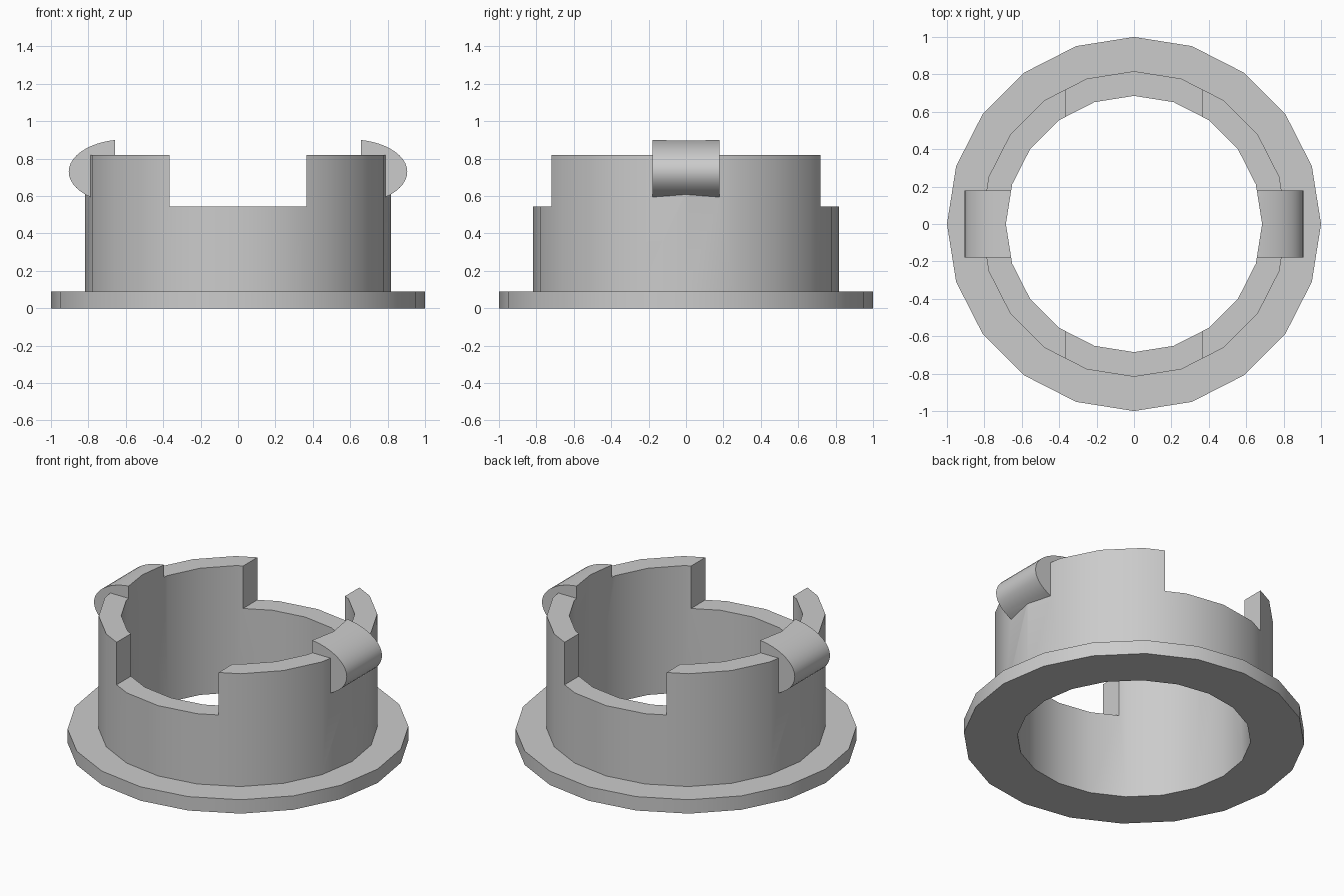
import bpy, bmesh, math

SIDES = 20
cube = bpy.data.objects.get("Cube")
if cube:
    bpy.data.objects.remove(cube, do_unlink=True)

grey = bpy.data.materials.new("plain grey")
grey.use_nodes = True
colour = (0.6, 0.6, 0.6, 1)
grey.diffuse_color = colour
grey.node_tree.nodes["Principled BSDF"].inputs["Base Color"].default_value = colour


def new_object(name, bm):
    bmesh.ops.recalc_face_normals(bm, faces=bm.faces)
    mesh = bpy.data.meshes.new(name)
    bm.to_mesh(mesh)
    bm.free()
    mesh.materials.append(grey)
    obj = bpy.data.objects.new(name, mesh)
    bpy.context.collection.objects.link(obj)
    return obj


def prism(name, outline, direction):
    """Extrude a closed outline of 3D points along a direction."""
    bm = bmesh.new()
    face = bm.faces.new([bm.verts.new(p) for p in outline])
    side = bmesh.ops.extrude_face_region(bm, geom=[face])["geom"]
    verts = [v for v in side if isinstance(v, bmesh.types.BMVert)]
    bmesh.ops.translate(bm, verts=verts, vec=direction)
    return new_object(name, bm)


def turned(name, profile):
    """Stack polygon rings of (radius, height) into a closed solid."""
    bm = bmesh.new()
    rings = []
    for r, z in profile:
        angles = [math.tau * i / SIDES for i in range(SIDES)]
        rings.append([bm.verts.new((r * math.cos(a), r * math.sin(a), z)) for a in angles])
    for low, high in zip(rings, rings[1:]):
        for i in range(SIDES):
            j = (i + 1) % SIDES
            bm.faces.new((low[i], low[j], high[j], high[i]))
    bm.faces.new(rings[0])
    bm.faces.new(rings[-1])
    return new_object(name, bm)


def combine(target, other, operation):
    mod = target.modifiers.new(operation.lower(), "BOOLEAN")
    mod.operation = operation
    mod.solver = "EXACT"
    mod.object = other
    bpy.context.view_layer.objects.active = target
    bpy.ops.object.modifier_apply(modifier=mod.name)
    bpy.data.objects.remove(other, do_unlink=True)


# Flange and collar
collar = turned("flanged_collar", [(1, 0), (1, 0.09), (0.817, 0.09), (0.817, 0.82)])

# Rounded snap clips on both sides
for side in (-1, 1):
    arc = [math.pi * (i / 24 - 0.5) for i in range(25)]
    outline = [(side * (0.6 + 0.305 * math.cos(a)), -0.18, 0.73 + 0.173 * math.sin(a))
               for a in arc]
    combine(collar, prism("snap_clip", outline, (0, 0.36, 0)), "UNION")

# Central bore
combine(collar, turned("bore_cutter", [(0.685, -0.5), (0.685, 1.5)]), "DIFFERENCE")

# Notches through front and back
w = 0.365
outline = [(-w, -1.5, 0.545), (w, -1.5, 0.545), (w, -1.5, 1.5), (-w, -1.5, 1.5)]
combine(collar, prism("notch_cutter", outline, (0, 3, 0)), "DIFFERENCE")

# Smooth walls with crisp rims
bpy.ops.object.select_all(action="DESELECT")
collar.select_set(True)
bpy.context.view_layer.objects.active = collar
bpy.ops.object.shade_smooth_by_angle(angle=math.radians(30))
